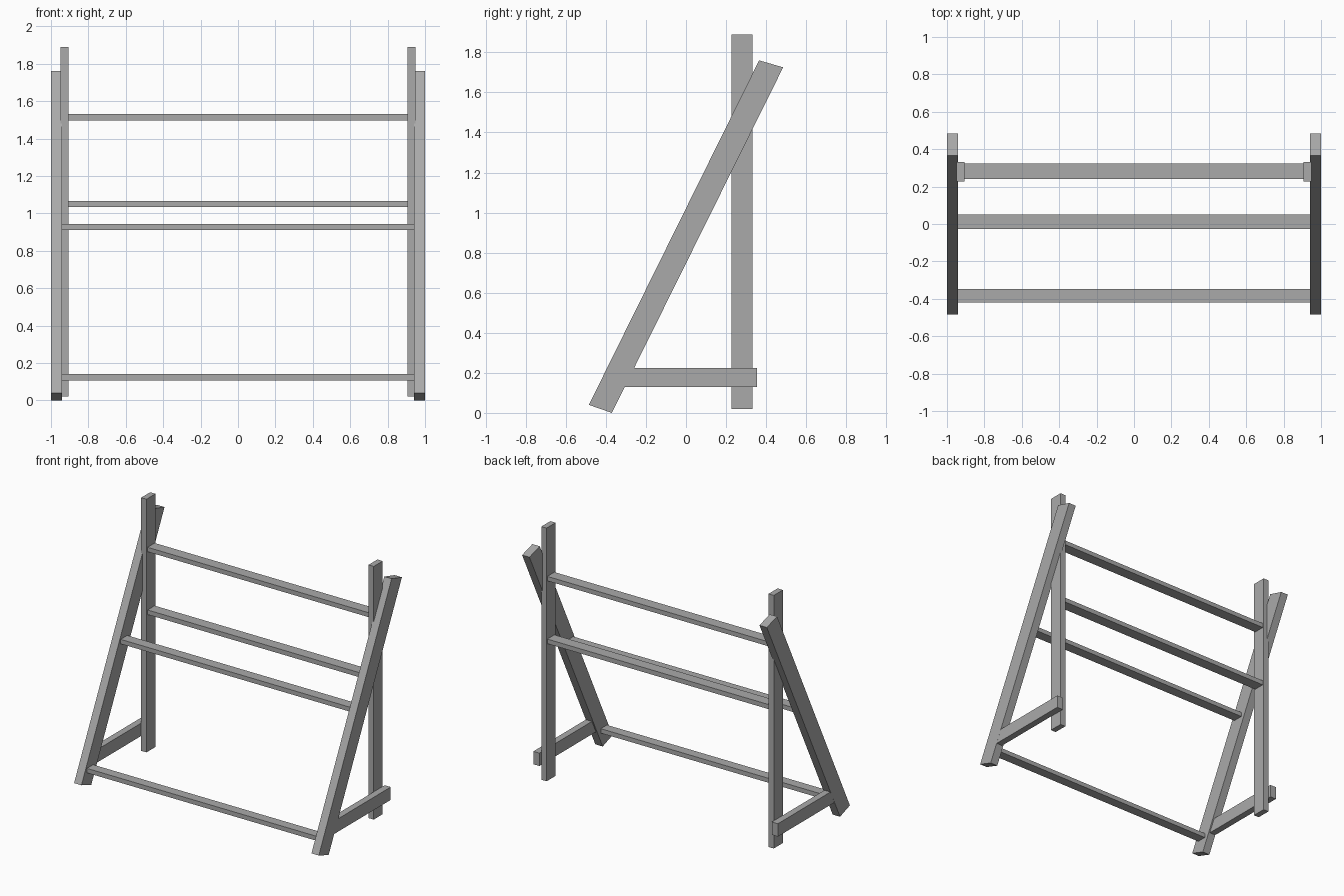
import bpy, bmesh

cube = bpy.data.objects.get("Cube")
if cube:
    bpy.data.objects.remove(cube)

grey = bpy.data.materials.new("plain_grey")
grey.use_nodes = True
colour = (0.4, 0.4, 0.4, 1)
grey.diffuse_color = colour
grey.node_tree.nodes["Principled BSDF"].inputs["Base Color"].default_value = colour


def beam(name, x0, x1, profile):
    """Extrude a (y, z) outline from x0 to x1."""
    bm = bmesh.new()
    face = bm.faces.new([bm.verts.new((x0, y, z)) for y, z in profile])
    new = bmesh.ops.extrude_face_region(bm, geom=[face])["geom"]
    verts = [v for v in new if isinstance(v, bmesh.types.BMVert)]
    bmesh.ops.translate(bm, verts=verts, vec=(x1 - x0, 0, 0))
    bmesh.ops.recalc_face_normals(bm, faces=bm.faces)
    mesh = bpy.data.meshes.new(name)
    bm.to_mesh(mesh)
    bm.free()
    mesh.materials.append(grey)
    obj = bpy.data.objects.new(name, mesh)
    bpy.context.collection.objects.link(obj)


def rect(y0, y1, z0, z1):
    return [(y0, z0), (y1, z0), (y1, z1), (y0, z1)]


# Side frames: sloping leg, upright post and foot brace
leg = [(-0.485, 0.04), (-0.37, 0), (0.485, 1.725), (0.365, 1.76)]
brace = [(-0.36, 0.13), (0.355, 0.13), (0.355, 0.225), (-0.32, 0.225)]
for side, s in (("left", 1), ("right", -1)):
    beam(side + "_sloping_leg", s * 0.94, s * 1.0, leg)
    beam(side + "_upright_post", s * 0.907, s * 0.95, rect(0.227, 0.332, 0.02, 1.89))
    beam(side + "_foot_brace", s * 0.95, s * 0.9995, brace)

# Rungs between the legs and between the posts
rungs = {
    "lower_front_rung": (0.945, rect(-0.42, -0.348, 0.107, 0.14)),
    "middle_front_rung": (0.945, rect(-0.027, 0.05, 0.91, 0.943)),
    "lower_back_rung": (0.91, rect(0.24, 0.323, 1.033, 1.067)),
    "upper_back_rung": (0.91, rect(0.24, 0.323, 1.497, 1.53)),
}
for name, (half, outline) in rungs.items():
    beam(name, -half, half, outline)
